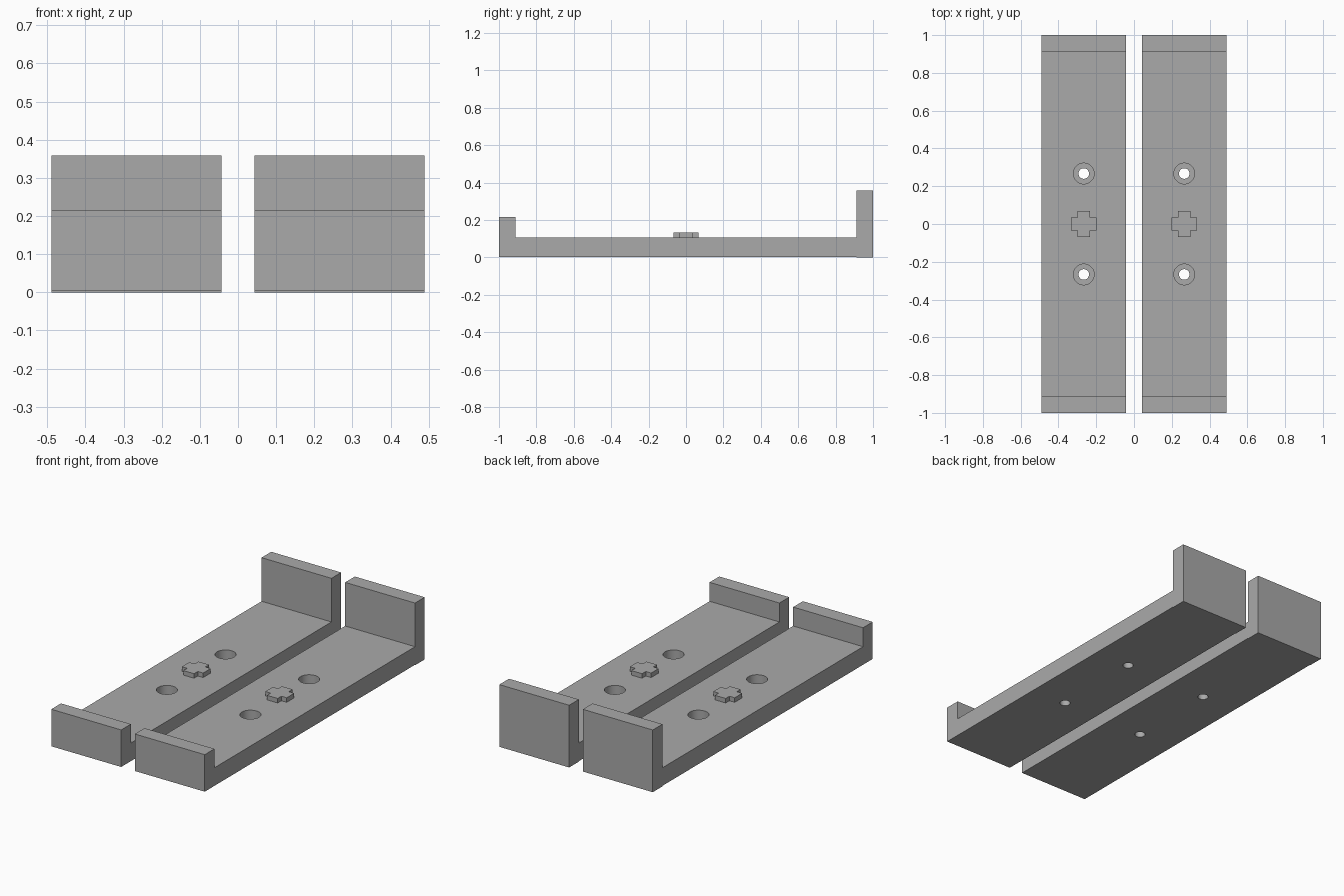
import bpy
import bmesh
from mathutils import Matrix

if "Cube" in bpy.data.objects:
    bpy.data.objects.remove(bpy.data.objects["Cube"], do_unlink=True)

# Single grey finish
grey = bpy.data.materials.new("plain_grey")
grey.use_nodes = True
COLOUR = (0.40, 0.40, 0.40, 1)
grey.diffuse_color = COLOUR
grey.node_tree.nodes["Principled BSDF"].inputs["Base Color"].default_value = COLOUR

WIDTH, CENTRE = 0.445, 0.266
FLOOR, WALL = 0.107, 0.912       # floor height, inner face of end walls
HOLE_Y = 0.267
BORE_FLOOR = 0.042               # ledge inside each counterbore


def new_object(name, bm):
    bmesh.ops.recalc_face_normals(bm, faces=bm.faces)
    mesh = bpy.data.meshes.new(name)
    bm.to_mesh(mesh)
    bm.free()
    mesh.materials.append(grey)
    obj = bpy.data.objects.new(name, mesh)
    bpy.context.collection.objects.link(obj)
    return obj


def extrude(name, points, offset):
    """Extrude a closed outline of 3D points into a solid."""
    bm = bmesh.new()
    face = bm.faces.new([bm.verts.new(p) for p in points])
    moved = bmesh.ops.extrude_face_region(bm, geom=[face])["geom"]
    verts = [v for v in moved if isinstance(v, bmesh.types.BMVert)]
    bmesh.ops.translate(bm, verts=verts, vec=offset)
    return new_object(name, bm)


def cylinder_cutter(name, x, y, radius, z0, z1):
    bm = bmesh.new()
    bmesh.ops.create_cone(bm, cap_ends=True, segments=48, radius1=radius, radius2=radius,
                          depth=z1 - z0, matrix=Matrix.Translation((x, y, (z0 + z1) / 2)))
    obj = new_object(name, bm)
    obj.hide_render = True
    return obj


def cut(obj, cutter):
    mod = obj.modifiers.new("hole", "BOOLEAN")
    mod.operation = "DIFFERENCE"
    mod.solver = "EXACT"
    mod.object = cutter
    bpy.context.view_layer.objects.active = obj
    bpy.ops.object.modifier_apply(modifier=mod.name)
    bpy.data.objects.remove(cutter, do_unlink=True)


# Side outline (y, z): low front lip, long floor, tall back wall with a slight foot
SIDE = [(-1, 0.003), (WALL, 0.003), (WALL, 0), (1, 0), (1, 0.358),
        (WALL, 0.358), (WALL, FLOOR), (-WALL, FLOOR), (-WALL, 0.216), (-1, 0.216)]

# Plus outline, one quarter turned four times
A, B = 0.034, 0.068
QUARTER = [(B, -A), (B, A), (A, A)]
PLUS = []
for turn in range(4):
    for x, y in QUARTER:
        for _ in range(turn):
            x, y = -y, x
        PLUS.append((x, y))

for side, label in ((1, "left"), (-1, "right")):
    cx = side * CENTRE
    bracket = extrude(label + "_bracket", [(cx - WIDTH / 2, y, z) for y, z in SIDE], (WIDTH, 0, 0))
    # Counterbored screw holes
    for y in (-HOLE_Y, HOLE_Y):
        cut(bracket, cylinder_cutter("bore_cutter", cx, y, 0.055, BORE_FLOOR, 0.2))
        cut(bracket, cylinder_cutter("screw_cutter", cx, y, 0.028, -0.1, 0.2))
    # Raised plus-shaped key
    key = extrude(label + "_plus_key", [(cx + x, y, FLOOR - 0.01) for x, y in PLUS], (0, 0, 0.036))

    bpy.ops.object.select_all(action="DESELECT")
    bracket.select_set(True)
    bpy.context.view_layer.objects.active = bracket
    bpy.ops.object.shade_smooth_by_angle(angle=0.5)
